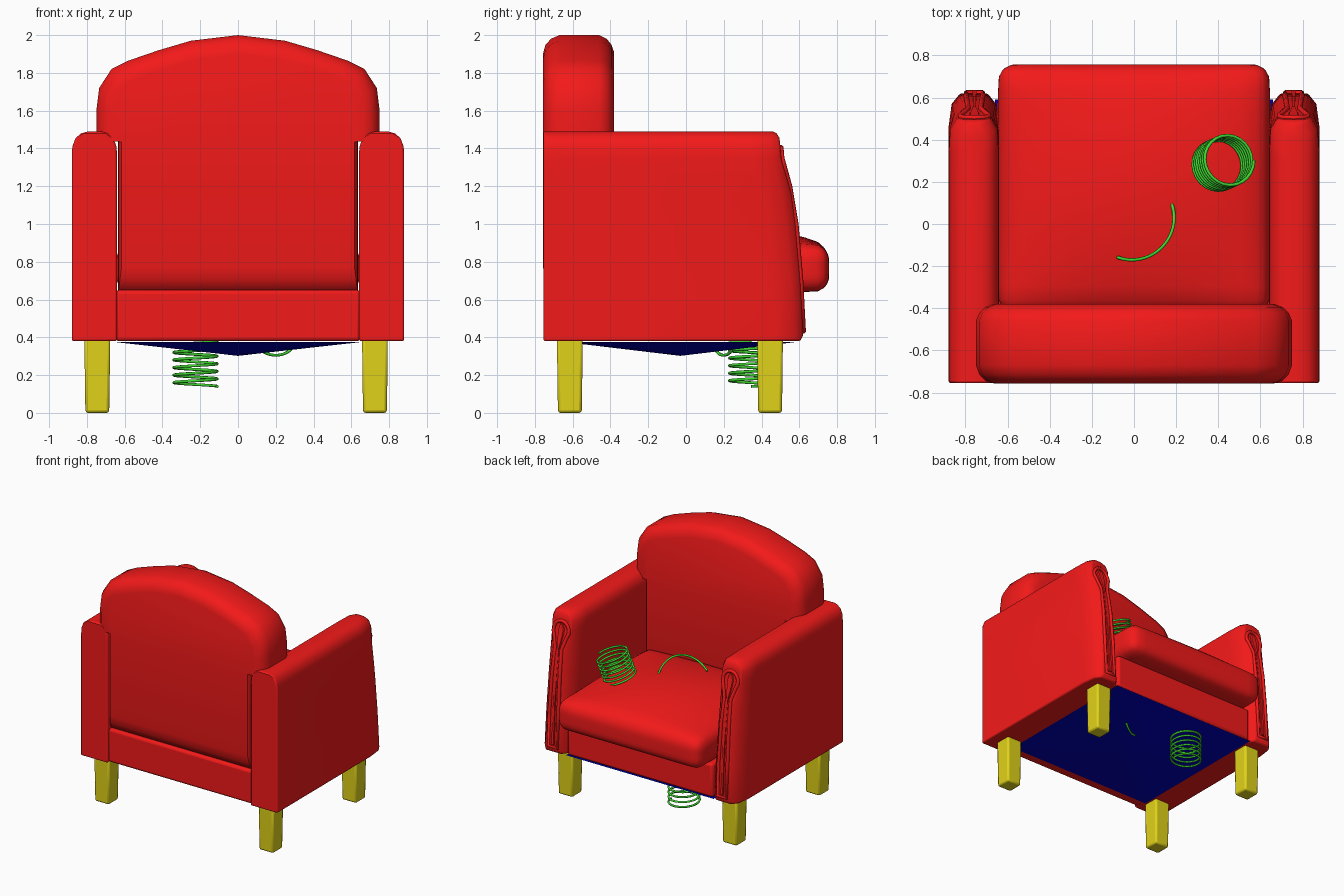
import bpy, bmesh
from math import sin, cos, pi, radians
from mathutils import Vector

if "Cube" in bpy.data.objects:
    bpy.data.objects.remove(bpy.data.objects["Cube"])


def material(name, col):
    m = bpy.data.materials.new(name)
    m.diffuse_color = (*col, 1)
    m.use_nodes = True
    m.node_tree.nodes["Principled BSDF"].inputs["Base Color"].default_value = m.diffuse_color
    return m


RED = material("red_fabric", (0.9, 0.01, 0.01))
BLUE = material("blue_lining", (0.0, 0.0, 0.5))
YELLOW = material("yellow_wood", (0.75, 0.65, 0.01))
GREEN = material("green_wire", (0.05, 0.7, 0.03))


def finish(bm, name, mat, bevel=0, segments=3, angle=40):
    bmesh.ops.recalc_face_normals(bm, faces=bm.faces)
    me = bpy.data.meshes.new(name)
    bm.to_mesh(me)
    bm.free()
    ob = bpy.data.objects.new(name, me)
    bpy.context.collection.objects.link(ob)
    me.materials.append(mat)
    if bevel:
        b = ob.modifiers.new("bevel", 'BEVEL')
        b.width, b.segments = bevel, segments
        b.limit_method, b.angle_limit = 'ANGLE', radians(35)
    bpy.ops.object.select_all(action='DESELECT')
    bpy.context.view_layer.objects.active = ob
    ob.select_set(True)
    bpy.ops.object.shade_smooth_by_angle(angle=radians(angle))
    return ob


def loft(name, rings, mat, **kw):
    bm = bmesh.new()
    rows = [[bm.verts.new(p) for p in r] for r in rings]
    n = len(rows[0])
    for a, b in zip(rows, rows[1:]):
        for i in range(n):
            j = (i + 1) % n
            bm.faces.new((a[i], a[j], b[j], b[i]))
    bm.faces.new(rows[0])
    bm.faces.new(rows[-1])
    return finish(bm, name, mat, **kw)


def box(name, lo, hi, mat, **kw):
    return loft(name, [[(lo[0], lo[1], z), (hi[0], lo[1], z), (hi[0], hi[1], z), (lo[0], hi[1], z)]
                       for z in (lo[2], hi[2])], mat, **kw)


def wire(name, pts, mat, radius, closed=False):
    cu = bpy.data.curves.new(name, 'CURVE')
    cu.dimensions = '3D'
    cu.bevel_depth, cu.bevel_resolution, cu.use_fill_caps = radius, 1, True
    sp = cu.splines.new('POLY')
    sp.points.add(len(pts) - 1)
    for q, p in zip(sp.points, pts):
        q.co = (*p, 1)
    sp.use_cyclic_u = closed
    cu.materials.append(mat)
    bpy.context.collection.objects.link(bpy.data.objects.new(name, cu))


def spring(name, base, top, r, turns):
    base, top = Vector(base), Vector(top)
    rot = Vector((0, 0, 1)).rotation_difference(top - base)
    n = turns * 24
    wire(name, [base.lerp(top, i / n) + rot @ Vector((r * cos(i * pi / 12), r * sin(i * pi / 12), 0))
                for i in range(n + 1)], GREEN, 0.008)


# Seat cushion: rounded box with a domed top
bm = bmesh.new()
bmesh.ops.create_cube(bm, size=2)
bmesh.ops.subdivide_edges(bm, edges=bm.edges[:], cuts=13, use_grid_fill=True)
half, mid, r = Vector((0.645, 0.59, 0.125)), Vector((0, 0.168, 0.765)), 0.085
for v in bm.verts:
    t = v.co.copy()
    p = Vector([half[k] * sin(t[k] * pi / 2) for k in range(3)])
    q = Vector([max(-half[k] + r, min(half[k] - r, p[k])) for k in range(3)])
    d = p - q
    p = q + d.normalized() * r if d.length > 1e-6 else p
    u, w = p.x / half.x, p.y / half.y
    if p.z > 0:
        p.z += 0.1 * (1 - u * u) * (1 - w * w) * p.z / half.z
    v.co = p + mid
finish(bm, "seat_cushion", RED, angle=60)

# Seat frame
box("seat_frame", (-0.65, -0.735, 0.38), (0.65, 0.59, 0.65), RED, bevel=0.02)

# Backrest: arched outline, lofted front to back with rounded rims
side = [(0.635, 0.63), (0.635, 1.44), (0.75, 1.46), (0.75, 1.6), (0.735, 1.72), (0.67, 1.82),
        (0.58, 1.865), (0.42, 1.92), (0.25, 1.97)]
outline = side + [(0, 2.0)] + [(-x, z) for x, z in reversed(side)]
rings = []
for y, k in ((-0.757, 0.13), (-0.745, 0.07), (-0.715, 0.025), (-0.67, 0.0),
             (-0.46, 0.0), (-0.42, 0.025), (-0.395, 0.065), (-0.38, 0.12)):
    ring = []
    for x, z in outline:
        f = k if z > 1.45 else k * 0.25
        ring.append((x * (1 - f * 0.9), y, z - (z - 1.3) * f * 1.1 + (k * 0.9 if z < 0.7 else 0)))
    rings.append(ring)
loft("backrest", rings, RED, angle=50)

# Arms: stacked sections (height, front, front pinch, side inset)
levels = [(0.38, 0.605, 0.025, 0.0), (0.41, 0.62, 0.03, 0.0), (0.7, 0.605, 0.04, 0.0),
          (1.0, 0.58, 0.05, 0.0), (1.15, 0.56, 0.05, 0.0), (1.26, 0.53, 0.03, 0.0),
          (1.35, 0.505, 0.012, 0.0), (1.41, 0.5, 0.01, 0.003), (1.455, 0.495, 0.01, 0.02),
          (1.48, 0.48, 0.01, 0.05), (1.49, 0.46, 0.01, 0.085)]


def front_y(z):
    for a, b in zip(levels, levels[1:]):
        if z <= b[0]:
            return a[1] + (b[1] - a[1]) * (z - a[0]) / (b[0] - a[0])
    return 0.46


# Keyhole outline of the arm front trim
keyhole = [(-0.04, 0.43), (-0.04, 0.7), (-0.035, 1.0), (-0.03, 1.2)]
keyhole += [(0.068 * cos(radians(a)), 1.33 + 0.075 * sin(radians(a))) for a in range(215, -40, -25)]
keyhole += [(-x, z) for x, z in reversed(keyhole[:4])]

for s, tag in ((-1, "left"), (1, "right")):
    rings = []
    for z, f, p, q in levels:
        a, b = 0.64 + q, 0.88 - q
        rings.append([(s * x, y, z) for x, y in
                      ((a, -0.755), (b, -0.755), (b, f - 0.16), (b - p * 0.5, f - 0.05), (b - p - 0.025, f),
                       (a + p + 0.025, f), (a + p * 0.5, f - 0.05), (a, f - 0.16))])
    loft(tag + "_arm", rings, RED, bevel=0.012, segments=2, angle=50)
    c = s * 0.757
    wire(tag + "_arm_piping", [(c + x, front_y(z) + 0.002, z) for x, z in keyhole], RED, 0.014, True)
    # Raised strip inside the piping
    loft(tag + "_arm_panel", [[(c - w, front_y(z) - 0.03, z), (c + w, front_y(z) - 0.03, z),
                               (c + w * 0.5, front_y(z) + 0.01, z), (c - w * 0.5, front_y(z) + 0.01, z)]
                              for z, w in ((0.45, 0.018), (0.8, 0.016), (1.2, 0.014), (1.28, 0.035),
                                           (1.34, 0.042), (1.38, 0.02))], RED)

# Sagging lining under the seat
bm = bmesh.new()
bmesh.ops.create_grid(bm, x_segments=12, y_segments=12, size=1)
for v in bm.verts:
    d = max(abs(v.co.x), abs(v.co.y))
    v.co = (v.co.x * 0.66, v.co.y * 0.62 - 0.03, 0.376 - 0.074 * (1 - d))
finish(bm, "bottom_lining", BLUE)

# Legs
for x, sx in ((-0.745, "left"), (0.725, "right")):
    for y, sy in ((-0.615, "back"), (0.445, "front")):
        loft(f"{sy}_{sx}_leg", [[(x + i * w, y + j * w, z) for i, j in ((-1, -1), (1, -1), (1, 1), (-1, 1))]
                                for z, w in ((0, 0.063), (0.2, 0.066), (0.4, 0.068))],
             YELLOW, bevel=0.014, segments=2)

# Springs poking out of the seat and the lining
spring("seat_spring", (0.39, 0.275, 0.95), (0.455, 0.305, 1.15), 0.12, 7)
spring("bottom_spring", (-0.225, 0.345, 0.14), (-0.225, 0.345, 0.38), 0.115, 6)
wire("seat_spring_end", [(-0.01 + 0.2 * cos(radians(a)), 0.03 + 0.2 * sin(radians(a)),
                          0.97 + 0.09 * sin(pi * (a + 110) / 130)) for a in range(-110, 25, 5)], GREEN, 0.008)
wire("bottom_spring_end", [(0.2 + 0.09 * cos(radians(a)), 0.2 + 0.05 * cos(radians(a)),
                            0.365 + 0.06 * sin(radians(a))) for a in range(180, 361, 12)], GREEN, 0.008)
